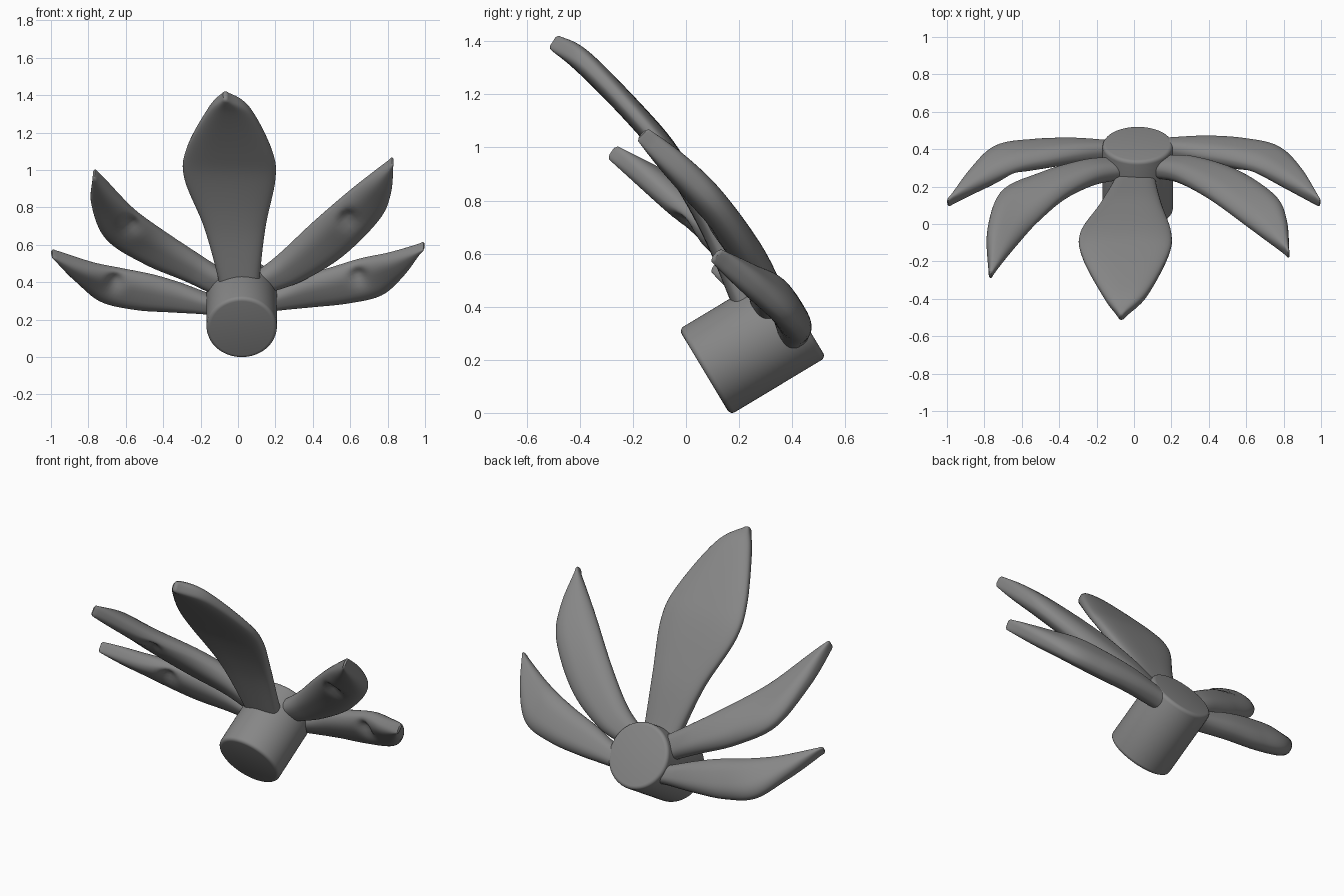
import bpy, bmesh, math
from mathutils import Vector

if "Cube" in bpy.data.objects:
    bpy.data.objects.remove(bpy.data.objects["Cube"])

# Tilted frame: hub axis points back and up, petals fan around its back face
AXIS = Vector((0, 0.857, 0.515)).normalized()
BACK = Vector((0.02, 0.43, 0.37))
GREY = bpy.data.materials.new("dark_grey")
GREY.diffuse_color = (0.24, 0.24, 0.24, 1)
GREY.use_nodes = True
GREY.node_tree.nodes["Principled BSDF"].inputs["Base Color"].default_value = GREY.diffuse_color


def finish(bm, name):
    bmesh.ops.recalc_face_normals(bm, faces=bm.faces)
    me = bpy.data.meshes.new(name)
    bm.to_mesh(me)
    bm.free()
    me.materials.append(GREY)
    ob = bpy.data.objects.new(name, me)
    bpy.context.collection.objects.link(ob)
    bpy.ops.object.select_all(action='DESELECT')
    ob.select_set(True)
    bpy.context.view_layer.objects.active = ob
    bpy.ops.object.shade_smooth_by_angle(angle=math.radians(50))
    return ob


def place(x, z, w):
    """Front-view position (x, z) at forward distance w from the back face."""
    return Vector((x, 0.43 - 0.601 * (z - 0.37) - 1.166 * w, z))


def smooth(pts, sub=9):
    """Catmull-Rom through the points."""
    p = [2 * pts[0] - pts[1]] + pts + [2 * pts[-1] - pts[-2]]
    out = []
    for i in range(1, len(p) - 2):
        a, b, c, d = p[i - 1:i + 3]
        for k in range(sub):
            t = k / sub
            out.append(0.5 * (2 * b + (c - a) * t + (2 * a - 5 * b + 4 * c - d) * t * t
                              + (3 * b - a - 3 * c + d) * t ** 3))
    return out + [pts[-1]]


def petal(name, low, high, half=0.043, root_half=0.045, belly=0.02, dimple=None):
    a = [place(*q) for q in low]
    b = [place(*q) for q in high]
    # bury the root in the hub
    root = ((a[1] + b[1]) - (a[0] + b[0])).normalized() * 0.09
    a.insert(0, a[0] - root)
    b.insert(0, b[0] - root)
    a, b = smooth(a), smooth(b)
    mids = [(p + q) / 2 for p, q in zip(a, b)]
    n, seg = len(mids), 40
    bm = bmesh.new()
    rings = []
    for i in range(n):
        along = mids[min(i + 1, n - 1)] - mids[max(i - 1, 0)]
        across = (b[i] - a[i]) / 2
        nor = across.cross(along).normalized()
        if nor.dot(AXIS) > 0:
            nor = -nor
        t = i / (n - 1)
        th = root_half + (half - root_half) * min(1, t * 2.5)
        th *= 1 - 0.3 * max(0, (t - 0.8) / 0.2) ** 2
        wid = across * max(0.5, 1 - 0.012 / across.length)
        fat = belly * math.sin(math.pi * t)
        ring = []
        for k in range(seg):
            ang = 2 * math.pi * k / seg
            c, s = math.cos(ang), math.sin(ang)
            u = math.copysign(abs(c) ** 0.7, c)
            v = math.copysign(abs(s) ** 0.7, s)
            mid = mids[i] + wid * u
            co = mid + nor * (th + fat * (1 - u ** 4)) * v
            if dimple and s > 0:   # pressed hollow on the front
                dx, dz = co.x - dimple[0], co.z - dimple[1]
                co -= nor * 0.035 * math.exp(-(dx * dx + dz * dz) / 0.0018)
            ring.append(bm.verts.new(co))
        rings.append(ring)
    # softened tip ring
    tip = (mids[-1] - mids[-2]).normalized() * 0.008
    rings.append([bm.verts.new(mids[-1] + (v.co - mids[-1]) * 0.65 + tip) for v in rings[-1]])
    for r, q in zip(rings, rings[1:]):
        for k in range(seg):
            j = (k + 1) % seg
            bm.faces.new((r[k], r[j], q[j], q[k]))
    bm.faces.new(rings[0])
    bm.faces.new(rings[-1])
    return finish(bm, name)


# Hub: tilted cylinder with rounded rims
bm = bmesh.new()
R, L, B, SEG = 0.188, 0.42, 0.02, 64
side = Vector((1, 0, 0))
up = side.cross(AXIS)
prof = [(R - B + B * math.sin(x), B - B * math.cos(x)) for x in
        [math.pi / 2 * k / 4 for k in range(5)]]
prof += [(r, L - d) for r, d in reversed(prof)]
rings = [[bm.verts.new(BACK - AXIS * d + r * (side * math.cos(2 * math.pi * k / SEG)
          + up * math.sin(2 * math.pi * k / SEG))) for k in range(SEG)] for r, d in prof]
for r, q in zip(rings, rings[1:]):
    for k in range(SEG):
        bm.faces.new((r[k], r[(k + 1) % SEG], q[(k + 1) % SEG], q[k]))
bm.faces.new(rings[0])
bm.faces.new(rings[-1])
finish(bm, "hub")

# Petals: two edge curves each, points are (front x, front z, forward distance)
petal("top_petal",
      [(-0.12, 0.43, .15), (-0.195, 0.70, .115), (-0.30, 0.96, .11),
       (-0.285, 1.12, .14), (-0.17, 1.325, .215), (-0.095, 1.395, .265)],
      [(0.13, 0.44, .15), (0.16, 0.70, .115), (0.212, 0.95, .115),
       (0.195, 1.10, .14), (0.08, 1.32, .205), (-0.04, 1.395, .265)],
      root_half=0.055, belly=0)
petal("upper_right_petal",
      [(0.18, 0.345, .085), (0.35, 0.405, .06), (0.57, 0.54, .045),
       (0.765, 0.74, .05), (0.825, 0.88, .085), (0.84, 1.04, .155)],
      [(0.11, 0.47, .09), (0.22, 0.56, .065), (0.39, 0.72, .065),
       (0.58, 0.88, .105), (0.70, 0.97, .135), (0.81, 1.05, .16)],
      dimple=(0.585, 0.735))
petal("upper_left_petal",
      [(-0.15, 0.34, .095), (-0.30, 0.41, .075), (-0.51, 0.50, .075),
       (-0.715, 0.64, .075), (-0.79, 0.83, .145), (-0.785, 0.97, .28)],
      [(-0.08, 0.47, .10), (-0.20, 0.55, .08), (-0.36, 0.655, .10),
       (-0.52, 0.76, .175), (-0.64, 0.865, .24), (-0.75, 0.985, .295)],
      dimple=(-0.575, 0.70))
petal("lower_right_petal",
      [(0.19, 0.245, .055), (0.40, 0.265, .035), (0.60, 0.285, .035),
       (0.78, 0.33, .045), (0.90, 0.44, .085), (0.998, 0.58, .15)],
      [(0.19, 0.37, .055), (0.34, 0.435, .04), (0.50, 0.485, .035),
       (0.65, 0.53, .045), (0.80, 0.555, .10), (0.98, 0.602, .16)],
      dimple=(0.64, 0.43))
petal("lower_left_petal",
      [(-0.15, 0.225, .08), (-0.35, 0.235, .065), (-0.56, 0.25, .06),
       (-0.75, 0.30, .055), (-0.885, 0.42, .095), (-1.0, 0.54, .17)],
      [(-0.15, 0.34, .075), (-0.30, 0.40, .055), (-0.45, 0.445, .055),
       (-0.62, 0.475, .075), (-0.79, 0.50, .135), (-0.98, 0.563, .18)],
      dimple=(-0.655, 0.40))
